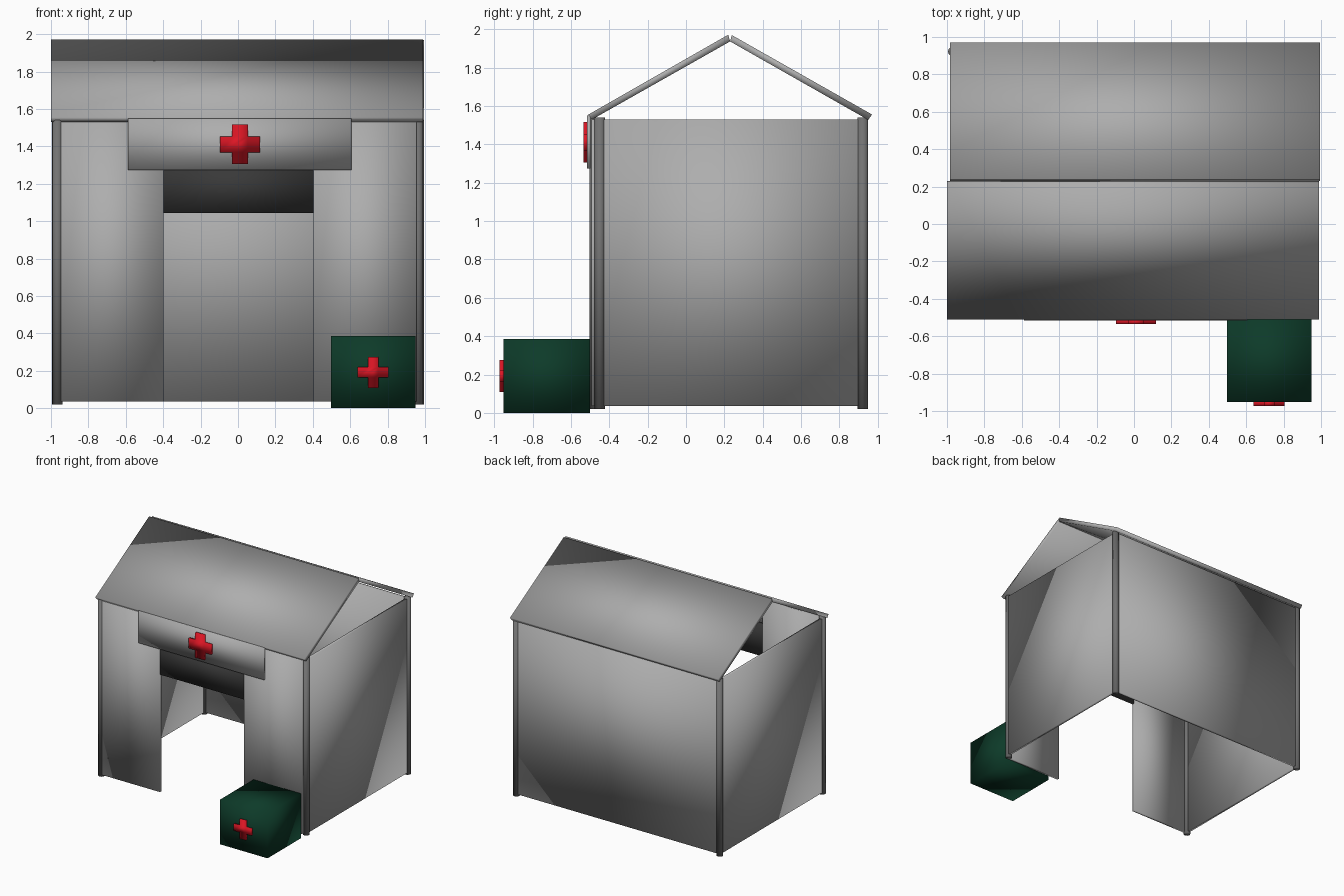
import bpy, bmesh

if "Cube" in bpy.data.objects:
    bpy.data.objects.remove(bpy.data.objects["Cube"])


def material(name, color):
    m = bpy.data.materials.new(name)
    m.diffuse_color = color
    m.use_nodes = True
    m.node_tree.nodes["Principled BSDF"].inputs["Base Color"].default_value = m.diffuse_color
    return m


red = material("red", (0.72, 0.008, 0.018, 1))
green = material("dark_green", (0.004, 0.043, 0.022, 1))
grey = material("canvas_grey", (0.42, 0.42, 0.42, 1))
post_grey = material("post_grey", (0.17, 0.17, 0.17, 1))
black = material("near_black", (0.04, 0.04, 0.04, 1))


def prism(name, profile, axis, a, b, mat):
    """Extrude a 2D profile along axis from a to b, smooth shaded throughout."""
    bm = bmesh.new()
    place = (lambda p: (a, p[0], p[1])) if axis == "x" else (lambda p: (p[0], a, p[1]))
    face = bm.faces.new([bm.verts.new(place(p)) for p in profile])
    ext = bmesh.ops.extrude_face_region(bm, geom=[face])
    d = (b - a, 0, 0) if axis == "x" else (0, b - a, 0)
    bmesh.ops.translate(bm, vec=d, verts=[g for g in ext["geom"] if isinstance(g, bmesh.types.BMVert)])
    bmesh.ops.holes_fill(bm, edges=bm.edges)
    bmesh.ops.recalc_face_normals(bm, faces=bm.faces)
    for f in bm.faces:
        f.smooth = True
    me = bpy.data.meshes.new(name)
    bm.to_mesh(me)
    bm.free()
    ob = bpy.data.objects.new(name, me)
    bpy.context.collection.objects.link(ob)
    me.materials.append(mat)
    return ob


def box(name, x, y, z, mat=grey):
    profile = [(x[0], z[0]), (x[1], z[0]), (x[1], z[1]), (x[0], z[1])]
    return prism(name, profile, "y", y[0], y[1], mat)


def cross(name, cx, cz, size, arm, y0, y1):
    s, t = size / 2, arm / 2
    quarter = [(t, s), (t, t), (s, t)]
    pts = []
    for _ in range(4):
        pts += quarter
        quarter = [(z, -x) for x, z in quarter]
    prism(name, [(cx + x, cz + z) for x, z in pts], "y", y0, y1, red)


# corner posts
posts = {"front_left": (-0.965, -0.475), "front_right": (0.963, -0.449),
         "back_left": (-0.967, 0.922), "back_right": (0.968, 0.922)}
for key, (x, y) in posts.items():
    bpy.ops.mesh.primitive_cylinder_add(vertices=16, radius=0.027, depth=1.52, location=(x, y, 0.78))
    post = bpy.context.object
    post.name = key + "_post"
    post.data.materials.append(post_grey)
    bpy.ops.object.shade_smooth()

# walls
zw = (0.035, 1.53)
yf = (-0.494, -0.472)
box("front_wall_left", (-0.95, -0.397), yf, zw)
box("front_wall_right", (0.405, 0.955), yf, zw)
box("door_lintel", (-0.397, 0.405), yf, (1.045, 1.32), black)
box("back_wall", (-0.96, 0.965), (0.911, 0.933), zw)
box("left_wall", (-0.978, -0.956), (-0.46, 0.92), zw)
box("right_wall", (0.958, 0.98), (-0.44, 0.92), zw)

# roof panels
prism("front_roof", [(-0.51, 1.555), (-0.49, 1.53), (0.23, 1.937), (0.22, 1.972)], "x", -1.0, 0.99, grey)
prism("back_roof", [(0.97, 1.556), (0.95, 1.528), (0.23, 1.937), (0.239, 1.97)], "x", -0.985, 0.995, grey)

# sign above the door
box("sign_board", (-0.588, 0.607), (-0.515, -0.498), (1.275, 1.55))
cross("sign_cross", 0.01, 1.411, 0.213, 0.085, -0.535, -0.512)

# supply crate
box("supply_crate", (0.497, 0.948), (-0.952, -0.5), (0, 0.385), green)
cross("crate_cross", 0.722, 0.192, 0.165, 0.056, -0.972, -0.948)
